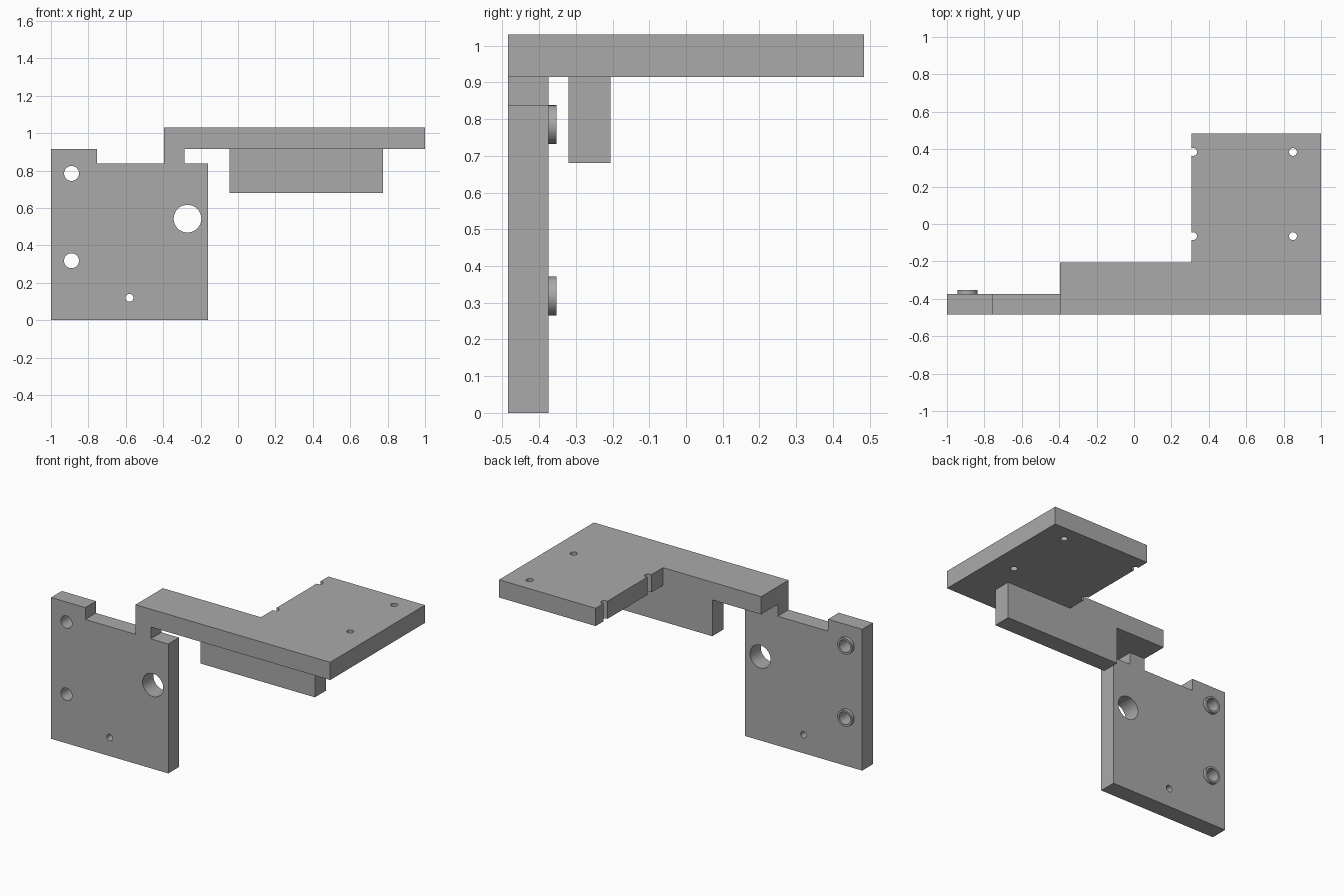
import bpy
import bmesh
from math import radians
from mathutils import Matrix, Vector

cube = bpy.data.objects.get("Cube")
if cube:
    bpy.data.objects.remove(cube, do_unlink=True)

grey = bpy.data.materials.new("machined_grey")
grey.use_nodes = True
COLOUR = (0.4, 0.4, 0.4, 1)
grey.diffuse_color = COLOUR
grey.node_tree.nodes["Principled BSDF"].inputs["Base Color"].default_value = COLOUR

# Shared levels
FRONT, PLATE_BACK, ARM_BACK = -0.485, -0.375, -0.205
PLATE_TOP, ARM_BOTTOM, ARM_TOP = 0.838, 0.915, 1.03


def add_object(name, bm):
    bmesh.ops.recalc_face_normals(bm, faces=bm.faces[:])
    mesh = bpy.data.meshes.new(name)
    bm.to_mesh(mesh)
    bm.free()
    mesh.materials.append(grey)
    obj = bpy.data.objects.new(name, mesh)
    bpy.context.collection.objects.link(obj)
    return obj


def extrude_profile(name, points, axis, start, end):
    """Extrude a flat outline along y or z."""
    place = {"y": lambda a, b: (a, start, b), "z": lambda a, b: (a, b, start)}[axis]
    direction = Vector((0, 1, 0) if axis == "y" else (0, 0, 1))
    bm = bmesh.new()
    face = bm.faces.new([bm.verts.new(place(a, b)) for a, b in points])
    result = bmesh.ops.extrude_face_region(bm, geom=[face])
    verts = [v for v in result["geom"] if isinstance(v, bmesh.types.BMVert)]
    bmesh.ops.translate(bm, verts=verts, vec=direction * (end - start))
    return add_object(name, bm)


def cylinder(name, centre, radius, depth, axis):
    bm = bmesh.new()
    turn = Matrix.Rotation(radians(90), 4, "X") if axis == "y" else Matrix()
    bmesh.ops.create_cone(bm, cap_ends=True, segments=40, radius1=radius, radius2=radius,
                          depth=depth, matrix=Matrix.Translation(centre) @ turn)
    return add_object(name, bm)


def drill(obj, centre, radius, axis):
    cutter = cylinder("hole_cutter", centre, radius, 0.4, axis)
    cutter.hide_render = True
    mod = obj.modifiers.new("hole", "BOOLEAN")
    mod.operation, mod.solver, mod.object = "DIFFERENCE", "EXACT", cutter
    bpy.context.view_layer.objects.active = obj
    bpy.ops.object.modifier_apply(modifier=mod.name)
    bpy.data.objects.remove(cutter, do_unlink=True)


# Upright plate with a corner tab and the neck that carries the arm
plate = extrude_profile("mounting_plate", [
    (-1, 0), (-0.16, 0), (-0.16, PLATE_TOP), (-0.285, PLATE_TOP),
    (-0.285, ARM_BOTTOM), (-0.395, ARM_BOTTOM), (-0.395, PLATE_TOP),
    (-0.755, PLATE_TOP), (-0.755, ARM_BOTTOM), (-1, ARM_BOTTOM)],
    "y", FRONT, PLATE_BACK)

# L-shaped horizontal arm
arm = extrude_profile("top_arm", [
    (-0.395, FRONT), (1, FRONT), (1, 0.485), (0.308, 0.485),
    (0.308, ARM_BACK), (-0.395, ARM_BACK)],
    "z", ARM_BOTTOM, ARM_TOP)

# Stiffening rib under the arm
rib = extrude_profile("stiffening_rib", [
    (-0.045, 0.68), (0.775, 0.68), (0.775, ARM_BOTTOM), (-0.045, ARM_BOTTOM)],
    "y", -0.32, ARM_BACK)

# Bushings on the back of the plate, bored right through
parts = [plate, arm, rib]
for label, z in (("upper", 0.785), ("lower", 0.318)):
    bushing = cylinder(label + "_bushing", (-0.89, -0.364, z), 0.053, 0.022, "y")
    for part in (bushing, plate):
        drill(part, (-0.89, -0.4, z), 0.04, "y")
    parts.append(bushing)

# Large and small plate holes
drill(plate, (-0.27, -0.43, 0.543), 0.074, "y")
drill(plate, (-0.58, -0.43, 0.12), 0.021, "y")

# Arm screw holes; the inner pair breaks through the edge
for x in (0.316, 0.85):
    for y in (-0.065, 0.385):
        drill(arm, (x, y, 0.97), 0.021, "z")

# Smooth bores, crisp edges
bpy.ops.object.select_all(action="DESELECT")
for part in parts:
    part.select_set(True)
bpy.context.view_layer.objects.active = plate
bpy.ops.object.shade_smooth_by_angle(angle=radians(30))
